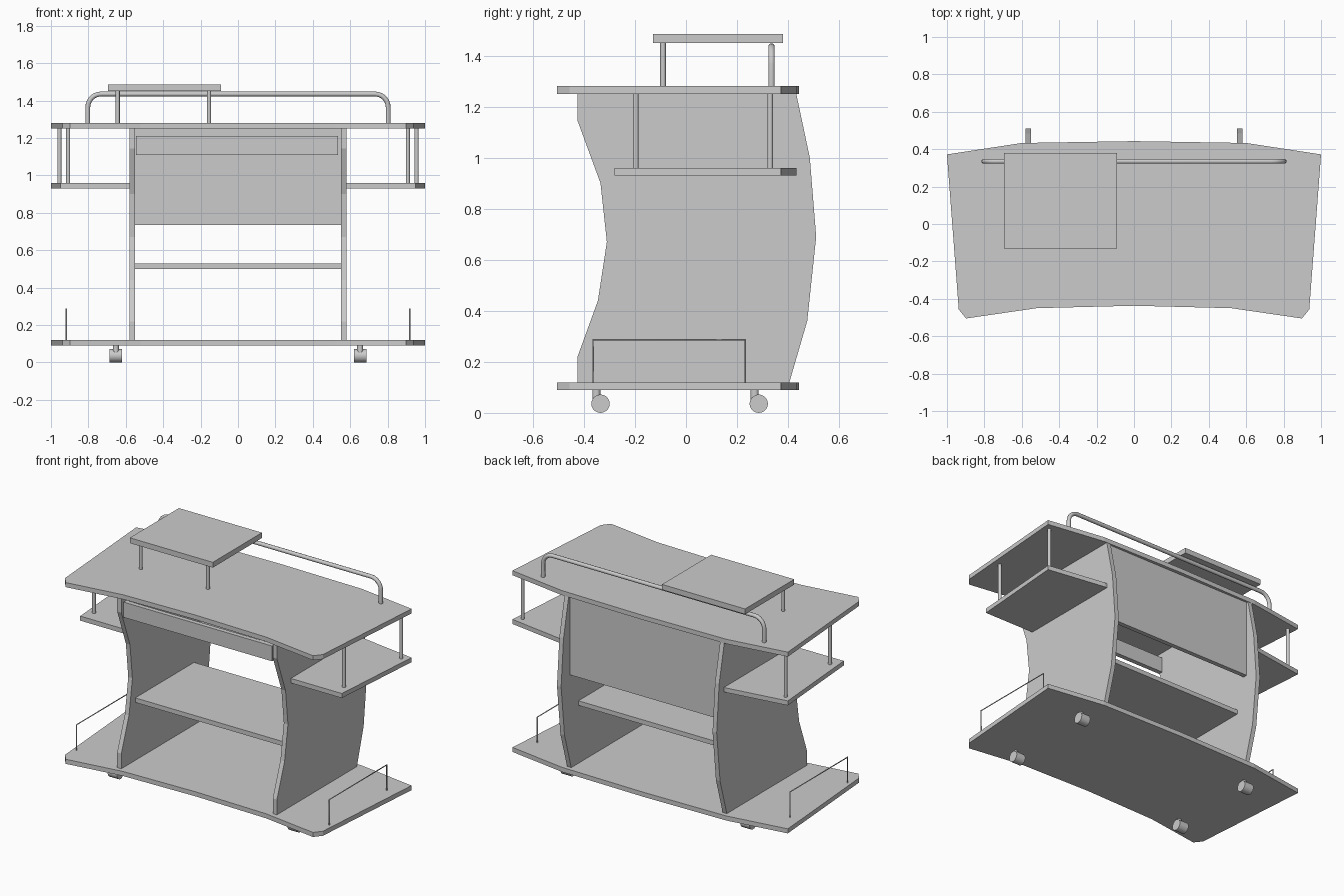
import bpy, bmesh, math
from mathutils import Vector

if "Cube" in bpy.data.objects:
    bpy.data.objects.remove(bpy.data.objects["Cube"])


def prism(name, pts, axis, lo, hi):
    """Extrude a closed 2D outline: axis 'Z' uses (x, y), axis 'X' uses (y, z)."""
    def to3d(p, d):
        return (p[0], p[1], d) if axis == 'Z' else (d, p[0], p[1])
    bm = bmesh.new()
    face = bm.faces.new([bm.verts.new(to3d(p, lo)) for p in pts])
    ext = bmesh.ops.extrude_face_region(bm, geom=[face])
    verts = [g for g in ext['geom'] if isinstance(g, bmesh.types.BMVert)]
    bmesh.ops.translate(bm, verts=verts, vec=Vector(to3d((0, 0), hi - lo)))
    bmesh.ops.recalc_face_normals(bm, faces=bm.faces)
    me = bpy.data.meshes.new(name)
    bm.to_mesh(me)
    bm.free()
    ob = bpy.data.objects.new(name, me)
    bpy.context.collection.objects.link(ob)
    return ob


def box(name, x0, x1, y0, y1, z0, z1):
    return prism(name, [(x0, y0), (x1, y0), (x1, y1), (x0, y1)], 'Z', z0, z1)


def cylinder(name, loc, radius, depth, rot=(0, 0, 0), sides=16):
    bpy.ops.mesh.primitive_cylinder_add(vertices=sides, radius=radius, depth=depth,
                                        location=loc, rotation=rot)
    ob = bpy.context.object
    ob.name = name
    bpy.ops.object.shade_smooth_by_angle(angle=math.radians(40))
    return ob


def post(name, x, y, z0, z1, radius=0.011):
    return cylinder(name, (x, y, (z0 + z1) / 2), radius, z1 - z0)


def tube(name, pts, radius, res=2):
    cu = bpy.data.curves.new(name, 'CURVE')
    cu.dimensions = '3D'
    cu.bevel_depth = radius
    cu.bevel_resolution = res
    cu.use_fill_caps = True
    sp = cu.splines.new('POLY')
    sp.points.add(len(pts) - 1)
    for p, co in zip(sp.points, pts):
        p.co = (*co, 1)
    ob = bpy.data.objects.new(name, cu)
    bpy.context.collection.objects.link(ob)
    return ob


# Desktop and base board share one outline
half = [(0, 0.443), (0.6, 0.433), (1.0, 0.372), (0.937, -0.457),
        (0.898, -0.505), (0.52, -0.45), (0, -0.437)]
outline = half + [(-x, y) for x, y in half[-2:0:-1]]
prism("desktop", outline, 'Z', 1.25, 1.28)
prism("base_board", outline, 'Z', 0.09, 0.12)

# Curved side panels
profile = [(-0.425, 0.12), (0.405, 0.12), (0.475, 0.36), (0.51, 0.69), (0.485, 1.0),
           (0.432, 1.25), (-0.425, 1.25), (-0.425, 1.145), (-0.335, 0.9),
           (-0.31, 0.67), (-0.345, 0.44), (-0.425, 0.22)]
shelf = [(0.58, -0.28), (0.95, -0.28), (1.0, 0.372), (0.6, 0.433), (0.58, 0.433)]
for s, side in ((-1, "left"), (1, "right")):
    prism(side + "_side_panel", profile, 'X', s * 0.55, s * 0.58)

    # Outer side shelf with hanging posts
    prism(side + "_side_shelf", [(s * x, y) for x, y in shelf], 'Z', 0.93, 0.96)
    post(side + "_front_shelf_post", s * 0.908, -0.197, 0.96, 1.25)
    post(side + "_back_shelf_post", s * 0.955, 0.33, 0.96, 1.25)

    # Wire guard on the base
    x = s * 0.918
    tube(side + "_wire_guard", [(x, -0.364, 0.12), (x, -0.364, 0.287),
                                (x, 0.232, 0.287), (x, 0.232, 0.12)], 0.004, 1)

    # Casters
    for y, end in ((-0.335, "front"), (0.285, "back")):
        tag = side + "_" + end
        cylinder(tag + "_caster_wheel", (s * 0.653, y, 0.036), 0.036, 0.068,
                 (0, math.pi / 2, 0), 20)
        post(tag + "_caster_stem", s * 0.653, y - 0.016, 0.04, 0.09, 0.016)

# Inner shelf, back panel and front valance
box("inner_shelf", -0.55, 0.55, -0.28, 0.33, 0.50, 0.53)
box("back_panel", -0.55, 0.55, 0.39, 0.42, 0.735, 1.25)
box("front_valance", -0.545, 0.535, -0.41, -0.38, 1.11, 1.21)

# Raised monitor stand: two front legs, rear rests on the rail
box("monitor_stand", -0.695, -0.092, -0.13, 0.38, 1.45, 1.485)
for x, side in ((-0.643, "left"), (-0.155, "right")):
    post(side + "_stand_leg", x, -0.09, 1.28, 1.45)

# Bent tube rail along the back of the desktop
r, top, end = 0.07, 1.435, 0.803
bend = [(end - r + r * math.cos(a), 0.335, top - r + r * math.sin(a))
        for a in (math.radians(15 * i) for i in range(7))]
right = [(end, 0.335, 1.28)] + bend
rail = tube("back_rail", right + [(-x, y, z) for x, y, z in reversed(right)], 0.013, 3)
